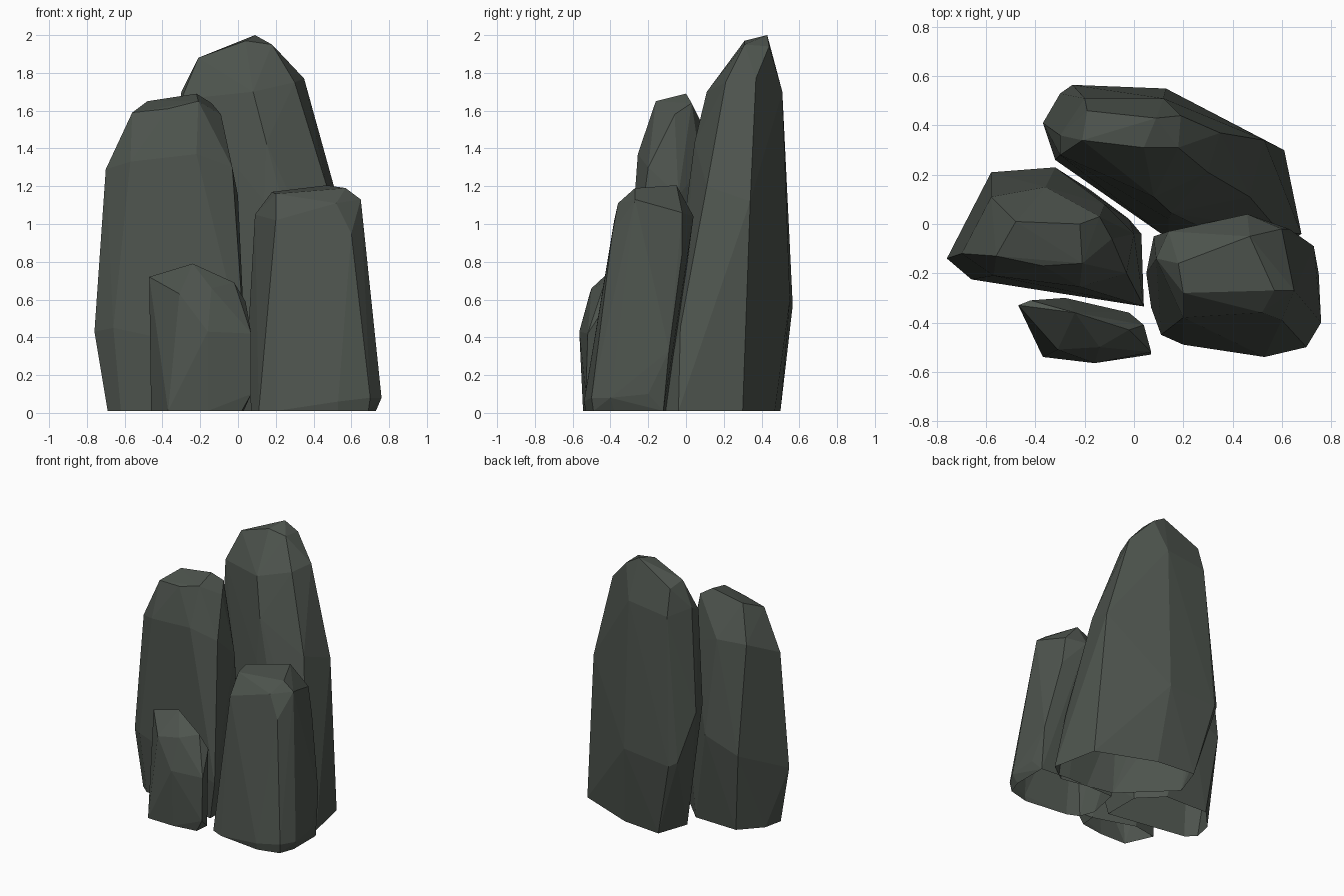
import bpy, bmesh

stone = bpy.data.materials.new("dark_grey_green_stone")
stone.diffuse_color = (0.075, 0.088, 0.075, 1)


def boulder(name, *rings):
    """Faceted stone shell: convex hull around bands of corner points, open below."""
    bm = bmesh.new()
    for ring in rings:
        for p in ring:
            bm.verts.new(p)
    bmesh.ops.convex_hull(bm, input=bm.verts[:])
    loose = [v for v in bm.verts if not v.link_faces]
    bmesh.ops.delete(bm, geom=loose, context='VERTS')
    bmesh.ops.recalc_face_normals(bm, faces=bm.faces[:])
    # open underside
    under = [f for f in bm.faces if all(v.co.z < 0.02 for v in f.verts)]
    bmesh.ops.delete(bm, geom=under, context='FACES')
    # merge nearly coplanar triangles into broad flat facets
    bmesh.ops.dissolve_limit(bm, angle_limit=0.03, verts=bm.verts[:], edges=bm.edges[:])
    mesh = bpy.data.meshes.new(name)
    bm.to_mesh(mesh)
    bm.free()
    mesh.materials.append(stone)
    ob = bpy.data.objects.new(name, mesh)
    bpy.context.collection.objects.link(ob)
    return ob


# tall stone at the back
boulder(
    "back_tall_stone",
    [(-.20, .27, .01), (-.12, .50, .01), (.18, .47, .01), (.61, .30, .01),
     (.68, -.04, .01), (.54, -.14, .01), (.14, -.06, .01)],
    [(-.37, .41, .95), (-.32, .26, .95), (-.30, .53, .6), (-.25, .565, .57),
     (.13, .55, .6), (.53, .34, 1.12), (.59, -.03, .45)],
    [(.14, .02, 1.12), (.15, .045, 1.43), (.47, .11, 1.2), (.08, .11, 1.70),
     (.30, .21, 1.75), (.35, .37, 1.77), (.12, .51, 1.70), (-.20, .51, 1.66),
     (-.30, .36, 1.70), (-.30, .28, 1.66)],
    [(-.21, .34, 1.88), (-.19, .46, 1.85), (.04, .31, 1.97), (.09, .43, 2.0),
     (.18, .31, 1.95), (.19, .44, 1.94)])

# broad stone on the left
boulder(
    "left_stone",
    [(-.69, -.14, .01), (-.62, -.20, .01), (-.02, -.30, .01), (-.02, -.02, .01),
     (-.18, .14, .01), (-.52, .15, .01), (-.66, 0, .01)],
    [(-.76, -.14, .43), (-.66, -.225, .45), (.04, -.335, .3), (.03, -.04, .5),
     (-.02, .02, .7), (-.32, .23, .7), (-.58, .21, .6)],
    [(-.70, -.12, 1.29), (-.57, -.21, 1.33), (-.22, -.255, 1.37), (-.03, -.20, 1.3),
     (0, -.04, 1.15), (-.12, .08, 1.3), (-.36, .15, 1.4), (-.58, .11, 1.4)],
    [(-.56, -.13, 1.59), (-.37, -.17, 1.61), (-.21, -.16, 1.65), (-.09, -.06, 1.58),
     (-.14, .03, 1.64), (-.22, 0, 1.69), (-.48, .01, 1.65)])

# blocky stone on the right
boulder(
    "right_stone",
    [(.07, -.34, .01), (.11, -.45, .01), (.20, -.49, .01), (.53, -.53, .01),
     (.69, -.49, .01), (.73, -.38, .01), (.73, -.12, .01), (.50, -.10, .01), (.12, -.10, .01)],
    [(.53, -.54, .06), (.70, -.50, .08), (.76, -.40, .08), (.75, -.20, .10),
     (.73, -.09, .33), (.63, -.02, .85), (.05, -.20, .35), (.08, -.05, .6)],
    [(.09, -.14, 1.05), (.14, -.03, 1.04), (.46, .04, 1.04), (.60, -.02, 1.06),
     (.65, -.27, 1.13), (.60, -.39, .95), (.20, -.38, 1.02)],
    [(.18, -.16, 1.17), (.20, -.28, 1.16), (.52, -.36, 1.11), (.57, -.27, 1.19),
     (.47, -.05, 1.205)])

# small stone at the front
boulder(
    "front_small_stone",
    [(-.46, -.34, .01), (-.37, -.54, .01), (-.16, -.545, .01), (.02, -.52, .01),
     (.03, -.41, .01), (-.28, -.31, .01)],
    [(.07, -.53, .10), (.07, -.52, .42), (-.16, -.565, .43),
     (-.28, -.30, .5), (-.02, -.36, .45)],
    [(-.47, -.33, .72), (-.42, -.31, .72), (-.31, -.51, .63), (-.14, -.50, .66),
     (-.02, -.43, .69), (.04, -.41, .59), (-.24, -.36, .79)])
